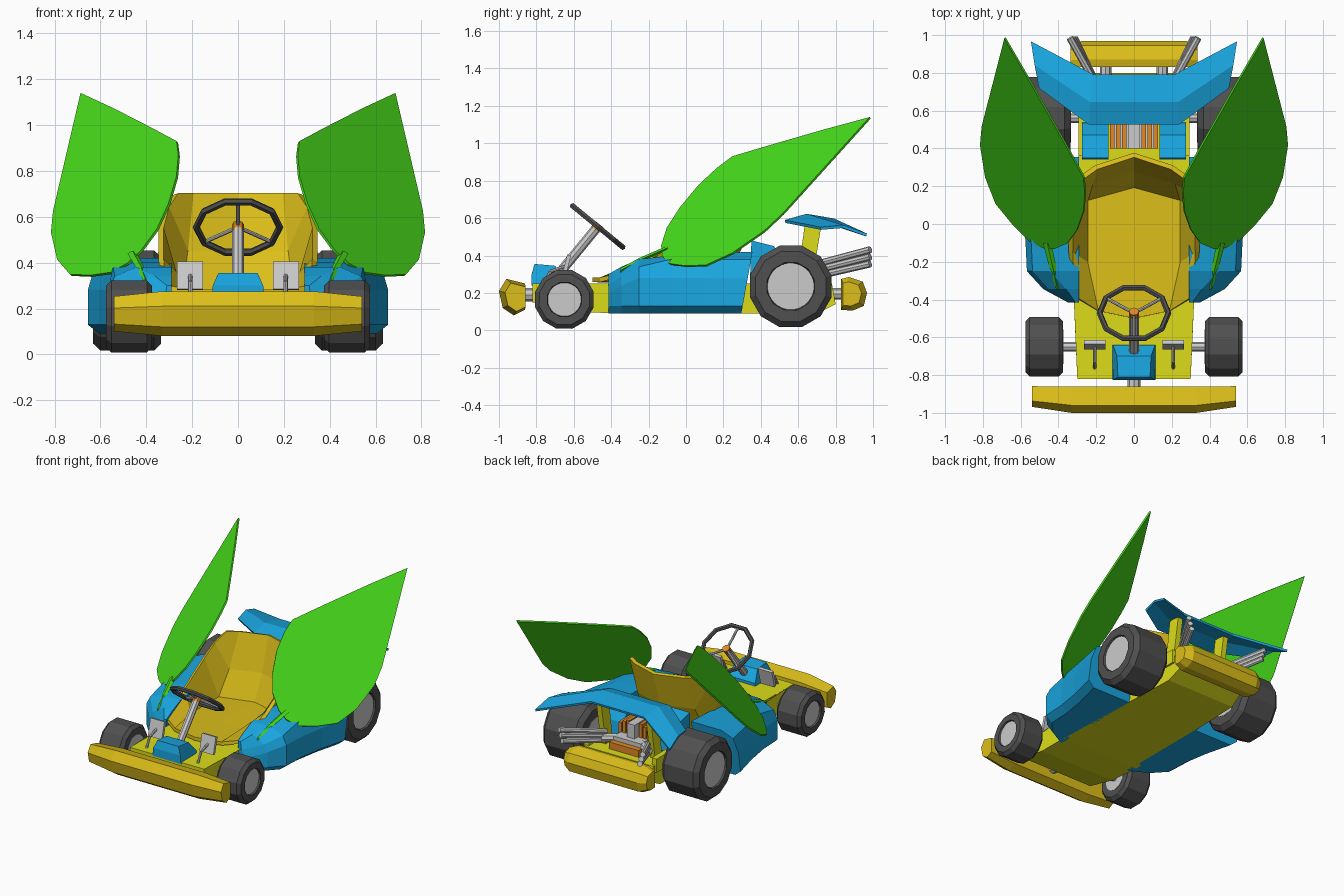
import bpy, bmesh, math
from mathutils import Vector, Matrix

if "Cube" in bpy.data.objects:
    bpy.data.objects.remove(bpy.data.objects["Cube"])


def material(name, r, g, b):
    m = bpy.data.materials.new(name)
    m.diffuse_color = (r, g, b, 1)
    m.use_nodes = True
    m.node_tree.nodes["Principled BSDF"].inputs["Base Color"].default_value = m.diffuse_color
    return m


GOLD = material("gold", 0.72, 0.52, 0.01)
YELLOW = material("yellow", 0.72, 0.72, 0.01)
BLUE = material("blue", 0.01, 0.38, 0.74)
GREEN = material("green", 0.06, 0.68, 0.01)
ORANGE = material("orange", 0.75, 0.25, 0.02)
DARK = material("dark_grey", 0.08, 0.08, 0.08)


def finish(name, bm, mat=None, mirror=False, thick=0):
    bmesh.ops.recalc_face_normals(bm, faces=bm.faces)
    me = bpy.data.meshes.new(name)
    bm.to_mesh(me)
    bm.free()
    ob = bpy.data.objects.new(name, me)
    bpy.context.collection.objects.link(ob)
    if mat:
        me.materials.append(mat)
    if mirror:
        ob.modifiers.new("mirror", 'MIRROR')
    if thick:
        s = ob.modifiers.new("thickness", 'SOLIDIFY')
        s.thickness, s.offset = thick, 0
    return ob


def loft(name, rows, mat, closed=True, caps=(True, True), mirror=False, thick=0):
    """Skin a list of cross-sections that have equal point counts."""
    bm = bmesh.new()
    vs = [[bm.verts.new(p) for p in r] for r in rows]
    n = len(rows[0])
    for a, b in zip(vs, vs[1:]):
        for i in range(n if closed else n - 1):
            j = (i + 1) % n
            bm.faces.new((a[i], a[j], b[j], b[i]))
    if closed and caps[0]:
        bm.faces.new(vs[0])
    if closed and caps[1]:
        bm.faces.new(vs[-1])
    return finish(name, bm, mat, mirror, thick)


def rod(name, a, b, r, mat=None, mirror=False, sides=8):
    a, b = Vector(a), Vector(b)
    d = b - a
    bm = bmesh.new()
    rot = d.to_track_quat('Z', 'Y').to_matrix().to_4x4()
    bmesh.ops.create_cone(bm, cap_ends=True, segments=sides, radius1=r, radius2=r,
                          depth=d.length, matrix=Matrix.Translation((a + b) / 2) @ rot)
    return finish(name, bm, mat, mirror)


def box(name, lo, hi, mat=None, mirror=False):
    lo, hi = Vector(lo), Vector(hi)
    bm = bmesh.new()
    bmesh.ops.create_cube(bm, size=1, matrix=Matrix.Translation((lo + hi) / 2)
                          @ Matrix.Diagonal((*(hi - lo), 1)))
    return finish(name, bm, mat, mirror)


def wheel(name, y, z, r, x0, x1, hub):
    """Twelve-sided tyre with a slightly recessed hub, mirrored to both sides."""
    e = r * 0.14
    prof = [(x0, hub), (x0, r - e), (x0 + e, r), (x1 - e, r), (x1, r - e), (x1, hub), (x1 - .02, hub * .95)]
    rows = []
    for px, pr in prof:
        rows.append([(px, y + pr * math.cos(k * math.pi / 6 + .26), z + pr * math.sin(k * math.pi / 6 + .26))
                     for k in range(12)])
    loft(name + "_tyre", rows, DARK, mirror=True)
    rod(name + "_hub", (x0 - .002, y, z), (x1 - .012, y, z), hub * .97, None, True, 12)
    rod(name + "_axle", (-x0, y, z), (x0, y, z), .025)


wheel("front_wheel", -.65, .165, .162, .375, .575, .095)
wheel("rear_wheel", .56, .235, .226, .335, .632, .132)

# Chassis tray
side = [(-.82, .15), (-.82, .25), (-.36, .25), (.78, .25), (.8, .14), (.7, .09), (-.36, .09), (-.6, .10)]
wide = [.30, .30, .32, .28, .27, .28, .32, .31]
loft("chassis", [[(s * w, y, z) for (y, z), w in zip(side, wide)] for s in (-1, 1)], YELLOW)

# Bumpers
def bumper(name, prof, cy, cz, stations):
    rows = [[(x, cy + (y - cy) * k + dy, cz + (z - cz) * k) for y, z in prof] for x, k, dy in stations]
    loft(name, rows, GOLD, caps=(False, True), mirror=True)


bumper("front_bumper", [(-1, .21), (-.96, .275), (-.86, .25), (-.86, .11), (-.92, .08), (-.98, .12)],
       -.9, .175, [(0, 1, 0), (.33, 1, 0), (.54, .78, .01)])
bumper("rear_bumper", [(.83, .275), (.87, .285), (.945, .26), (.968, .2), (.95, .13), (.89, .105), (.83, .11)],
       .88, .195, [(0, 1, 0), (.28, 1, 0), (.335, .72, -.005)])
rod("front_bumper_mount", (0, -.88, .19), (0, -.78, .19), .035)
rod("rear_bumper_mount", (.15, .76, .195), (.15, .86, .195), .03, None, True)

# Side pods
rows = []
for y, xo, zo, zt in [(-.415, .35, .24, .30), (-.345, .48, .29, .34), (-.25, .567, .34, .38),
                      (-.08, .575, .38, .40), (.1, .605, .38, .41), (.33, .655, .38, .42)]:
    sec = [(.29, .09), (xo - .05, .09), (xo, .13), (xo, min(.28, zo - .05)),
           (xo - .03, zo), (max(xo - .12, .31), zt), (.29, zt)]
    rows.append([(x, y + (.18 * (z - .28) if y > .3 else 0), z) for x, z in sec])
loft("side_pod", rows, BLUE, mirror=True)

# Bucket seat: half of each cross-section, centre to rim
seat = [[(0, -.50, .27), (.19, -.46, .27), (.32, -.38, .29)],
        [(0, -.2, .265), (.25, -.2, .265), (.335, -.15, .41)],
        [(0, .2, .265), (.25, .13, .265), (.335, .08, .55)],
        [(0, .29, .45), (.225, .22, .45), (.31, .17, .64)],
        [(0, .365, .70), (.2, .30, .70), (.27, .25, .70)]]
loft("seat", seat, GOLD, closed=False, mirror=True, thick=.025)

# Front cowl, wedge sloping towards the driver
loft("front_cowl", [[(s * .115, -.825, .24), (s * .115, -.64, .24), (s * .112, -.64, .27), (s * .09, -.70, .345),
                     (s * .085, -.81, .355), (s * .11, -.825, .30)] for s in (-1, 1)], BLUE)

# Steering column, rim, spokes, cap
hub = Vector((0, -.472, .555))
axis = Vector((0, .635, .773))
slope = Vector((0, -.773, .635))
rod("steering_column", hub - axis * .32, hub - axis * .02, .026)
rod("steering_cap", hub - axis * .03, hub + axis * .015, .026, ORANGE)
bpy.ops.mesh.primitive_torus_add(major_segments=10, minor_segments=6, major_radius=.182, minor_radius=.016,
                                 location=hub, rotation=(-.688, 0, 0))
rim = bpy.context.object
rim.name = "steering_rim"
rim.data.materials.append(DARK)
for i, a in enumerate((90, 215, 325)):
    d = Vector((math.cos(math.radians(a)), 0, 0)) + slope * math.sin(math.radians(a))
    rod(f"steering_spoke_{i}", hub, hub + d * .178, .009)

# Pedals with bent levers
loft("pedal", [[(x, -.665, .285), (x, -.645, .28), (x, -.615, .40), (x, -.635, .405)] for x in (.152, .265)],
     None, mirror=True)
rod("pedal_lever_low", (.208, -.765, .24), (.208, -.725, .315), .009, None, True)
rod("pedal_lever_high", (.208, -.725, .315), (.208, -.64, .345), .009, None, True)

# Leaves: flat outline lying in one tilted plane
def leaf_z(x, y):
    return .42 - .993 * (x - .45) + .85 * (y + .13)


outline = [(.683, .985), (.803, .52), (.812, .42), (.785, .25), (.73, .11), (.64, 0), (.55, -.09), (.48, -.125),
           (.42, -.13), (.35, -.10), (.30, -.03), (.265, .07), (.257, .17), (.265, .25), (.365, .43), (.54, .74)]
bm = bmesh.new()
bm.faces.new([bm.verts.new((x, y, leaf_z(x, y))) for x, y in outline])
finish("leaf", bm, GREEN, True, .012)
loft("leaf_stem", [[(x - w, y, z), (x, y, z + .012), (x + w, y, z), (x, y, z - .012)]
                   for x, y, z, w in [(.405, -.35, .32, .006), (.425, -.25, .375, .018), (.46, -.10, .44, .022)]],
     GREEN, mirror=True)

# Rear wing and its supports
wing = [[(0, .53, .582), (0, .645, .615), (0, .79, .59)],
        [(.24, .53, .582), (.23, .645, .615), (.215, .79, .59)],
        [(.50, .72, .545), (.525, .84, .555), (.545, .965, .51)]]
loft("rear_wing", wing, BLUE, closed=False, mirror=True, thick=.016)
loft("wing_support", [[(x, .59, .24), (x, .67, .24), (x, .73, .60), (x, .64, .60)] for x in (.18, .22)],
     YELLOW, mirror=True)

# Rear cowl panels beside the engine
loft("rear_cowl", [[(x, .34, .22), (x, .55, .22), (x, .53, .36), (x, .47, .45), (x, .35, .48)] for x in (.135, .275)],
     BLUE, mirror=True)
box("rear_frame_rail", (.255, .36, .2), (.295, .76, .3), YELLOW, True)

# Engine
box("engine_block", (-.11, .40, .22), (.11, .68, .33))
box("engine_crown", (-.03, .40, .33), (.03, .64, .43))
for i in range(3):
    x = .04 + i * .032
    box(f"cylinder_fin_{i}", (x, .40, .28), (x + .024, .60, .43 - i * .015), ORANGE, True)
box("engine_cover", (-.12, .66, .24), (.12, .72, .30), ORANGE)

# Exhaust pipes
for i in range(3):
    rod(f"exhaust_pipe_{i}", (.17, .68, .285 + i * .032), (.315 + i * .012, .985, .355 + i * .038), .019, None, True)
rod("exhaust_manifold", (.08, .62, .30), (.19, .71, .31), .03, None, True)
